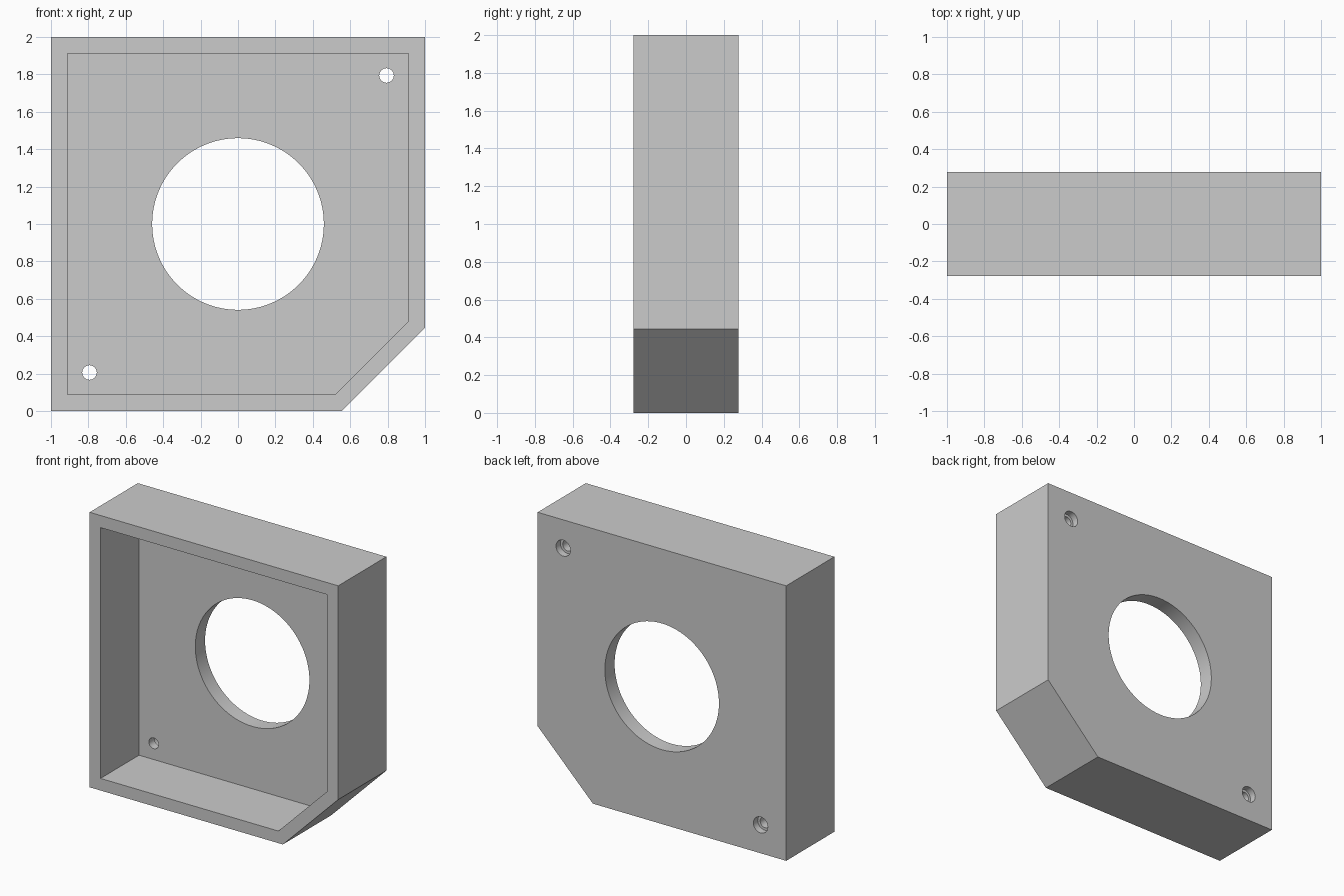
import bpy, bmesh, math
from mathutils import Matrix

if "Cube" in bpy.data.objects:
    bpy.data.objects.remove(bpy.data.objects["Cube"], do_unlink=True)

HALF_DEPTH = 0.277
WALL = 0.088
PLATE = 0.112          # thickness of the back plate
CHAMFER = 0.445

grey = bpy.data.materials.new("plain_grey")
grey.use_nodes = True
colour = (0.6, 0.6, 0.6, 1)
grey.diffuse_color = colour
grey.node_tree.nodes["Principled BSDF"].inputs["Base Color"].default_value = colour


def finish(bm, name):
    bmesh.ops.recalc_face_normals(bm, faces=bm.faces)
    mesh = bpy.data.meshes.new(name)
    bm.to_mesh(mesh)
    bm.free()
    mesh.materials.append(grey)
    obj = bpy.data.objects.new(name, mesh)
    bpy.context.collection.objects.link(obj)
    return obj


def chamfered_block(name, inset, y0, y1):
    """Square with one cut corner, moved inwards by inset, extruded along y."""
    lo, hi = -1 + inset, 1 - inset
    cut = CHAMFER - inset * (2 - math.sqrt(2))
    outline = [(lo, lo), (hi - cut, lo), (hi, lo + cut), (hi, hi), (lo, hi)]
    bm = bmesh.new()
    face = bm.faces.new([bm.verts.new((x, y0, z + 1)) for x, z in outline])
    new = bmesh.ops.extrude_face_region(bm, geom=[face])["geom"]
    verts = [v for v in new if isinstance(v, bmesh.types.BMVert)]
    bmesh.ops.translate(bm, verts=verts, vec=(0, y1 - y0, 0))
    return finish(bm, name)


def cylinder(name, x, z, radius, y0, y1, sides):
    bm = bmesh.new()
    place = Matrix.Translation((x, (y0 + y1) / 2, z)) @ Matrix.Rotation(math.pi / 2, 4, "X")
    bmesh.ops.create_cone(bm, cap_ends=True, segments=sides, radius1=radius,
                          radius2=radius, depth=y1 - y0, matrix=place)
    return finish(bm, name)


# Outer body
housing = chamfered_block("housing", 0, -HALF_DEPTH, HALF_DEPTH)

# Open front pocket and large centre hole
inner = HALF_DEPTH - PLATE
cutters = [
    chamfered_block("pocket_cutter", WALL, -HALF_DEPTH - 0.1, inner),
    cylinder("centre_cutter", 0, 1, 0.459, inner - 0.1, HALF_DEPTH + 0.1, 96),
]

# Two screw holes in opposite corners, counterbored from the back
for side in (-1, 1):
    x, z = side * 0.794, 1 + side * 0.794
    cutters.append(cylinder("screw_cutter", x, z, 0.039, inner - 0.1, HALF_DEPTH + 0.1, 32))
    cutters.append(cylinder("bore_cutter", x, z, 0.058, HALF_DEPTH - 0.05, HALF_DEPTH + 0.1, 32))

bpy.ops.object.select_all(action="DESELECT")
housing.select_set(True)
bpy.context.view_layer.objects.active = housing
for cutter in cutters:
    mod = housing.modifiers.new("cut", "BOOLEAN")
    mod.operation = "DIFFERENCE"
    mod.solver = "EXACT"
    mod.object = cutter
    bpy.ops.object.modifier_apply(modifier=mod.name)
    bpy.data.objects.remove(cutter, do_unlink=True)

bpy.ops.object.shade_smooth_by_angle(angle=math.radians(30))
